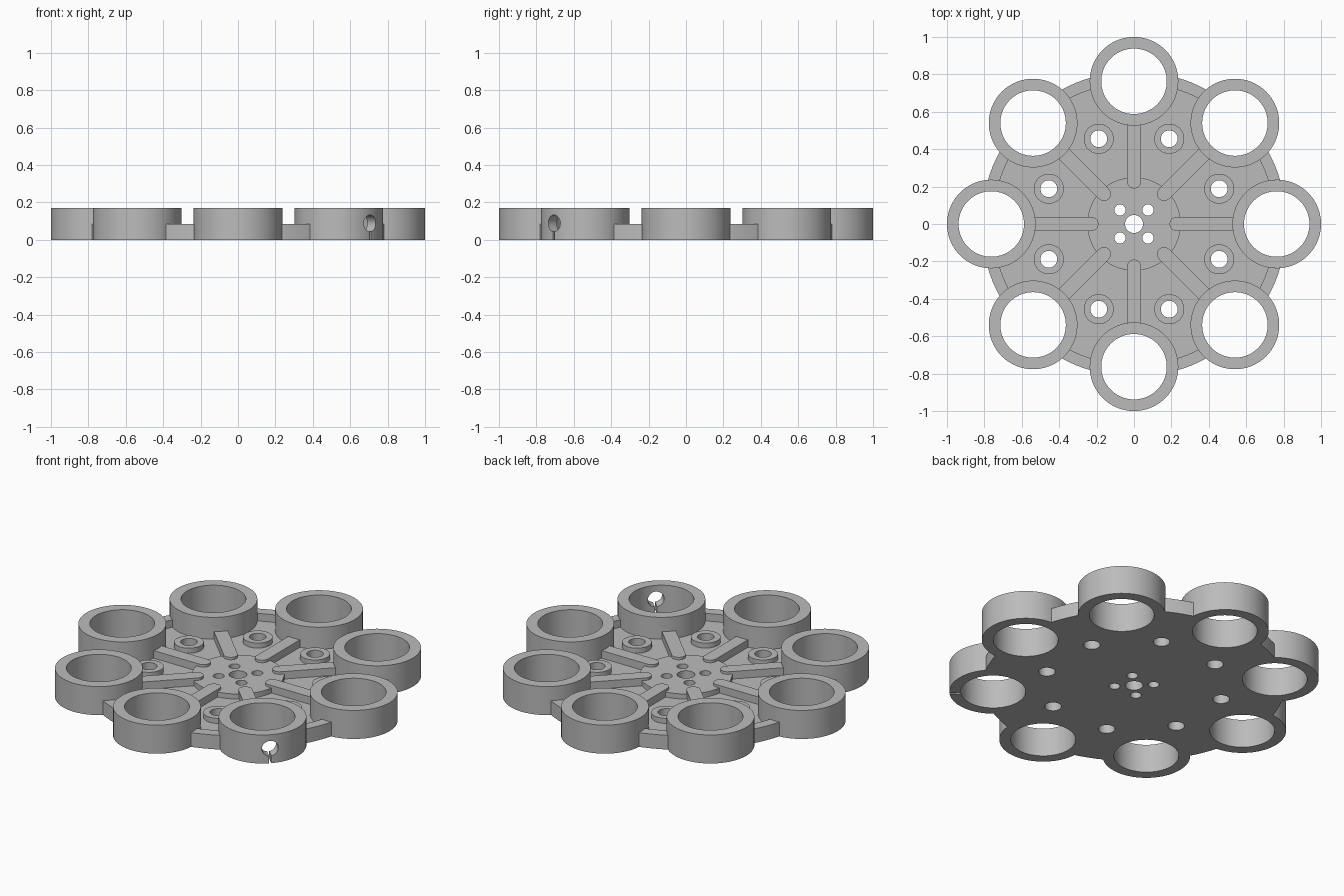
import bpy, bmesh
from math import cos, sin, pi, radians
from mathutils import Matrix

cube = bpy.data.objects.get("Cube")
if cube:
    bpy.data.objects.remove(cube, do_unlink=True)

grey = bpy.data.materials.new("plain grey")
grey.use_nodes = True
GREY = (0.5, 0.5, 0.5, 1)
grey.diffuse_color = GREY
grey.node_tree.nodes["Principled BSDF"].inputs["Base Color"].default_value = GREY

# Heights and radii
RING_TOP, RIM_TOP, STEP_TOP, FLOOR = 0.17, 0.085, 0.07, 0.04
PITCH, RING_R, BORE_R, RIB_HALF = 0.763, 0.237, 0.175, 0.038
EIGHTHS = [i * pi / 4 for i in range(8)]


def polar(r, a):
    return r * cos(a), r * sin(a)


def circle(x, y, r, n=72):
    return [(x + r * cos(2 * pi * i / n), y + r * sin(2 * pi * i / n)) for i in range(n)]


def make(name, outlines, z0, z1):
    """Extrude closed outlines from z0 to z1 into one object."""
    bm = bmesh.new()
    for pts in outlines:
        low = [bm.verts.new((x, y, z0)) for x, y in pts]
        high = [bm.verts.new((x, y, z1)) for x, y in pts]
        bm.faces.new(low[::-1])
        bm.faces.new(high)
        for i in range(len(pts)):
            j = (i + 1) % len(pts)
            bm.faces.new((low[i], low[j], high[j], high[i]))
    mesh = bpy.data.meshes.new(name)
    bm.to_mesh(mesh)
    bm.free()
    mesh.materials.append(grey)
    obj = bpy.data.objects.new(name, mesh)
    bpy.context.collection.objects.link(obj)
    return obj


def cut(obj, *cutters):
    """Subtract the cutters and bake the result."""
    for c in cutters:
        mod = obj.modifiers.new("cut", 'BOOLEAN')
        mod.operation, mod.solver, mod.object = 'DIFFERENCE', 'EXACT', c
    bpy.context.view_layer.update()
    graph = bpy.context.evaluated_depsgraph_get()
    baked = bpy.data.meshes.new_from_object(obj.evaluated_get(graph))
    obj.modifiers.clear()
    obj.data = baked


def around(r_pos, r, offset=0.0):
    return [circle(*polar(r_pos, a + offset), r) for a in EIGHTHS]


def rib_outline(a):
    """Bar with a round inner end, pointing outwards along angle a."""
    tip = [(0.19 + RIB_HALF - RIB_HALF * sin(t), RIB_HALF * cos(t))
           for t in (i * pi / 16 for i in range(17))]
    pts = tip + [(0.56, -RIB_HALF), (0.56, RIB_HALF)]
    return [(x * cos(a) - y * sin(a), x * sin(a) + y * cos(a)) for x, y in pts]


# Cutters
ring_clear = make("ring_clearance", around(PITCH, RING_R - 0.002), -0.1, 0.3)
bores = make("ring_bores", around(PITCH, BORE_R), -0.1, 0.3)
rim_inside = make("rim_inside", [circle(0, 0, 0.755, 128)], -0.1, 0.3)
boss_holes = make("boss_holes", around(0.493, 0.045, pi / 8), -0.1, 0.3)
hub_holes = make("hub_holes", [circle(0, 0, 0.048)]
                 + [circle(x, y, 0.03) for x in (-0.075, 0.075) for y in (-0.075, 0.075)], -0.1, 0.3)

# Round port and narrow slot through the outer wall of one ring
aim = Matrix.Rotation(radians(-45), 4, 'Z')
port = make("port_cutter", [circle(0, 0, 0.045)], 0.82, 1.1)
port.matrix_world = aim @ Matrix.Translation((0, 0, 0.088)) @ Matrix.Rotation(pi / 2, 4, 'Y')
slot = make("slot_cutter", [[(0.82, -0.006), (1.1, -0.006), (1.1, 0.006), (0.82, 0.006)]], -0.05, 0.08)
slot.matrix_world = aim

# Floor plate and raised rim between the rings
plate = make("floor_plate", [circle(0, 0, 0.78, 128)], 0, FLOOR)
cut(plate, ring_clear, boss_holes, hub_holes)
rim = make("outer_rim", [circle(0, 0, 0.816, 128)], 0, RIM_TOP)
cut(rim, rim_inside, ring_clear)

# Hub, bosses and ribs standing on the floor
hub = make("centre_hub", [circle(0, 0, 0.25)], FLOOR - 0.005, STEP_TOP)
cut(hub, hub_holes)
bosses = make("screw_bosses", around(0.493, 0.08, pi / 8), FLOOR - 0.005, STEP_TOP)
cut(bosses, boss_holes)
ribs = make("spoke_ribs", [rib_outline(a) for a in EIGHTHS], FLOOR - 0.005, RIM_TOP)
cut(ribs, ring_clear)

# Eight holder rings
rings = make("holder_rings", around(PITCH, RING_R), 0, RING_TOP)
cut(rings, bores, port, slot)

for helper in (ring_clear, bores, rim_inside, boss_holes, hub_holes, port, slot):
    bpy.data.objects.remove(helper, do_unlink=True)

# Smooth round walls, sharp edges kept
for part in (plate, rim, hub, bosses, ribs, rings):
    part.data.shade_smooth()
    part.data.set_sharp_from_angle(angle=radians(30))
